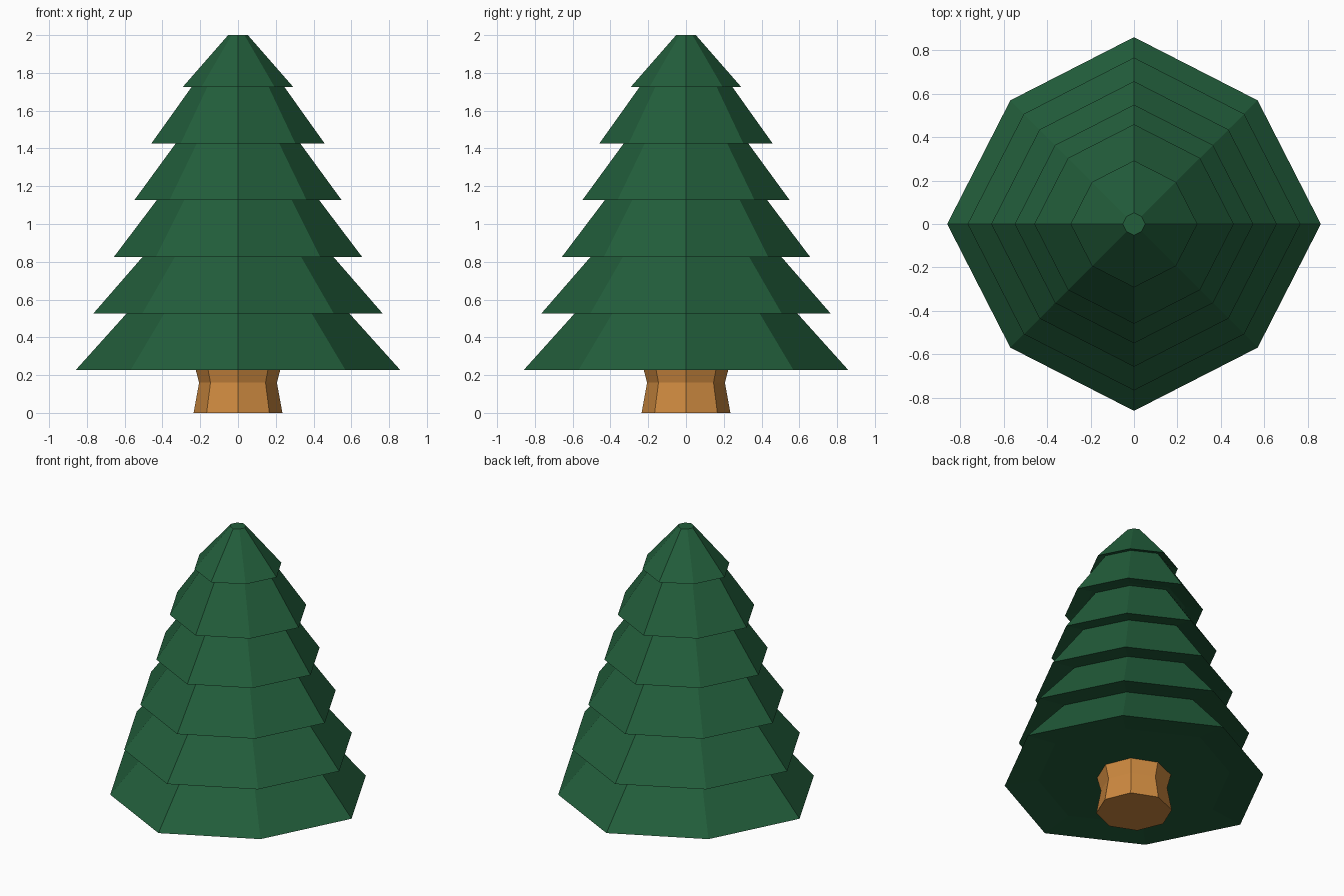
import bpy, bmesh
from math import cos, sin, pi

if "Cube" in bpy.data.objects:
    bpy.data.objects.remove(bpy.data.objects["Cube"])

SIDES = 8


def material(name, rgb):
    m = bpy.data.materials.new(name)
    m.diffuse_color = (*rgb, 1)
    m.use_nodes = True
    m.node_tree.nodes["Principled BSDF"].inputs["Base Color"].default_value = m.diffuse_color
    return m


def lathe(name, profile, mat, diagonal=1.0):
    """Eight-sided solid through (radius, z) rings, capped at both ends.
    'diagonal' scales the radius of the corners lying off the axes."""
    bm = bmesh.new()
    rings = []
    for r, z in profile:
        ring = []
        for i in range(SIDES):
            a = 2 * pi * i / SIDES
            k = r * (diagonal if i % 2 else 1.0)
            ring.append(bm.verts.new((k * cos(a), k * sin(a), z)))
        rings.append(ring)
    for low, high in zip(rings, rings[1:]):
        for i in range(SIDES):
            j = (i + 1) % SIDES
            bm.faces.new((low[i], low[j], high[j], high[i]))
    bm.faces.new(rings[0][::-1])
    bm.faces.new(rings[-1])
    bmesh.ops.recalc_face_normals(bm, faces=bm.faces)
    mesh = bpy.data.meshes.new(name)
    bm.to_mesh(mesh)
    bm.free()
    mesh.materials.append(mat)
    obj = bpy.data.objects.new(name, mesh)
    bpy.context.collection.objects.link(obj)
    return obj


green = material("needles", (0.016, 0.112, 0.044))
brown = material("bark", (0.61, 0.25, 0.05))

# Trunk: pinched in the middle, flaring into the foliage
lathe("trunk", [(0.235, 0), (0.206, 0.16), (0.24, 0.29)], brown)

# Foliage tiers: (skirt radius, radius where the next tier begins)
tiers = [(0.86, 0.59), (0.766, 0.505), (0.657, 0.43),
         (0.549, 0.33), (0.459, 0.245), (0.292, 0.052)]
for n, (skirt, upper) in enumerate(tiers):
    z = 0.226 + 0.3 * n
    if n == len(tiers) - 1:
        top = (upper, 2.0)
    else:
        # carry the slope on, hidden inside the tier above
        top = (upper - (skirt - upper) * 0.05 / 0.3, z + 0.35)
    # very shallow hollow under the skirt, then the sloping outside
    lathe(f"foliage_tier_{n + 1}",
          [(skirt * 0.74, z + 0.026), (skirt, z), top], green, 0.936)
